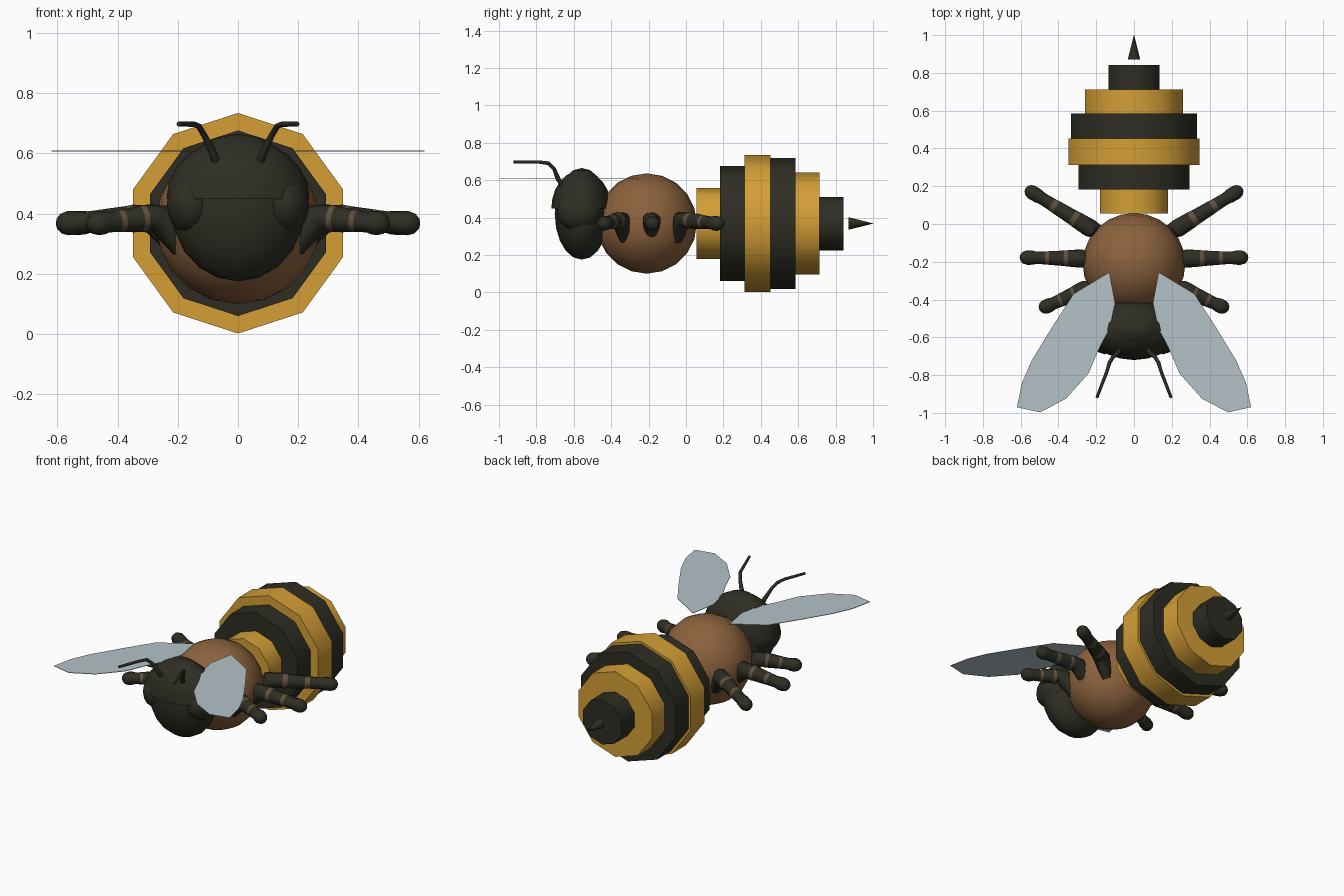
import bpy, bmesh, math
from mathutils import Vector, Matrix

if "Cube" in bpy.data.objects:
    bpy.data.objects.remove(bpy.data.objects["Cube"])


def material(name, rgb):
    m = bpy.data.materials.new(name)
    m.diffuse_color = (*rgb, 1)
    m.use_nodes = True
    m.node_tree.nodes["Principled BSDF"].inputs["Base Color"].default_value = m.diffuse_color
    return m


YELLOW = material("honey_yellow", (0.66, 0.345, 0.037))
DARK = material("dark_olive", (0.027, 0.027, 0.018))
BROWN = material("brown", (0.26, 0.122, 0.046))
TAN = material("leg_band_brown", (0.115, 0.08, 0.045))
WING = material("pale_wing_blue", (0.46, 0.54, 0.58))


def finish(bm, name, mats, smooth=True):
    bmesh.ops.recalc_face_normals(bm, faces=bm.faces)
    me = bpy.data.meshes.new(name)
    bm.to_mesh(me)
    bm.free()
    ob = bpy.data.objects.new(name, me)
    bpy.context.collection.objects.link(ob)
    for m in mats:
        me.materials.append(m)
    if smooth:
        bpy.ops.object.select_all(action='DESELECT')
        ob.select_set(True)
        bpy.context.view_layer.objects.active = ob
        bpy.ops.object.shade_smooth_by_angle(angle=math.radians(46))
    return ob


def tube(name, path, radii, sides, mats, bands=()):
    """Loft of round rings along a path; bands lists spans using material 1."""
    bm = bmesh.new()
    pts = [Vector(p) for p in path]
    rings = []
    for i, p in enumerate(pts):
        t = (pts[min(i + 1, len(pts) - 1)] - pts[max(i - 1, 0)]).normalized()
        u = t.cross(Vector((0, 0, 1))).normalized()
        v = u.cross(t)
        rings.append([bm.verts.new(p + radii[i] * (
            v * math.cos(2 * math.pi * k / sides) + u * math.sin(2 * math.pi * k / sides)))
            for k in range(sides)])
    for i in range(len(rings) - 1):
        for k in range(sides):
            j = (k + 1) % sides
            f = bm.faces.new((rings[i][k], rings[i][j], rings[i + 1][j], rings[i + 1][k]))
            f.material_index = 1 if i in bands else 0
    bm.faces.new(rings[0])
    bm.faces.new(rings[-1])
    return finish(bm, name, mats)


def ellipsoid(name, centre, size, mat, seg=16, rings=10, cut_z=None):
    bm = bmesh.new()
    bmesh.ops.create_uvsphere(bm, u_segments=seg, v_segments=rings, radius=1,
                              matrix=Matrix.Translation(centre) @ Matrix.Diagonal((*size, 1)))
    if cut_z is not None:
        geom = bm.verts[:] + bm.edges[:] + bm.faces[:]
        bmesh.ops.bisect_plane(bm, geom=geom, plane_co=(0, 0, cut_z),
                               plane_no=(0, 0, -1), clear_outer=True)
        bmesh.ops.holes_fill(bm, edges=[e for e in bm.edges if e.is_boundary])
    return finish(bm, name, [mat])


CZ = 0.368  # height of the body axis

# Abdomen: stepped ten-sided rings
for i, (y0, y1, r) in enumerate([(0.055, 0.19, 0.19), (0.182, 0.315, 0.308),
                                 (0.312, 0.452, 0.366), (0.45, 0.585, 0.35),
                                 (0.583, 0.713, 0.272), (0.71, 0.843, 0.143)]):
    tube(f"abdomen_ring_{i + 1}", [(0, y0, CZ), (0, y1, CZ)], [r, r], 10,
         [DARK if i % 2 else YELLOW])

# Stinger
tube("stinger", [(0, 0.87, CZ), (0, 1.0, CZ)], [0.033, 0.0008], 8, [DARK])

# Thorax and head
ellipsoid("thorax", (0, -0.21, CZ), (0.272, 0.268, 0.268), BROWN, 24, 10)
ellipsoid("head", (0, -0.557, 0.42), (0.222, 0.145, 0.245), DARK)
ellipsoid("head_cap", (0, -0.56, 0.448), (0.238, 0.16, 0.205), DARK, 20, 12, cut_z=0.448)
ellipsoid("crown_bump", (0, -0.555, 0.645), (0.02, 0.02, 0.02), DARK, 10, 6)

# Front, middle and rear legs: hip, knee, and foot in plan
LEGS = {"front": ((0.19, -0.325), (0.265, -0.35), (0.465, -0.437)),
        "middle": ((0.20, -0.19), (0.285, -0.183), (0.565, -0.178)),
        "rear": ((0.17, -0.05), (0.235, -0.02), (0.54, 0.168))}
# Fraction from knee to foot, and radius there
PROFILE = [(0, 0.05), (0.22, 0.046), (0.30, 0.043), (0.58, 0.038), (0.66, 0.036),
           (0.82, 0.034), (0.90, 0.039), (1.0, 0.04)]

# Wing outline in plan
OUTLINE = [(0.13, -0.255), (0.32, -0.37), (0.43, -0.54), (0.54, -0.72), (0.593, -0.84),
           (0.62, -0.97), (0.497, -0.997), (0.36, -0.925), (0.24, -0.79),
           (0.185, -0.66), (0.13, -0.555), (0.10, -0.42)]

for s, side in ((-1, "left"), (1, "right")):
    for leg, (hip, knee, foot) in LEGS.items():
        k, f = Vector((*knee, 0.388)), Vector((*foot, 0.368))
        path = [Vector((*hip, 0.28))] + [k.lerp(f, t) for t, r in PROFILE]
        radii = [0.03] + [r for t, r in PROFILE]
        out = (f - k).normalized()
        for a in (35, 65, 88):  # rounded foot
            path.append(f + out * 0.04 * math.sin(math.radians(a)))
            radii.append(0.04 * math.cos(math.radians(a)))
        tube(f"{leg}_leg_{side}", [(s * p.x, p.y, p.z) for p in path], radii, 10,
             [DARK, TAN], bands=(2, 4))

    # Eye bulging from the side of the head
    ellipsoid(f"eye_{side}", (s * 0.155, -0.572, 0.43), (0.083, 0.118, 0.103), DARK, 14, 10)

    # Bent feeler
    tube(f"antenna_{side}", [(s * x, y, z) for x, y, z in (
        (0.07, -0.655, 0.565), (0.085, -0.683, 0.605), (0.112, -0.705, 0.66),
        (0.13, -0.735, 0.69), (0.145, -0.785, 0.697), (0.197, -0.92, 0.697))],
        [0.015, 0.013, 0.01, 0.01, 0.009, 0.008], 8, [DARK])

    # Flat wing
    bm = bmesh.new()
    face = bm.faces.new([bm.verts.new((s * x, y, 0.607)) for x, y in OUTLINE])
    new = bmesh.ops.extrude_face_region(bm, geom=[face])["geom"]
    bmesh.ops.translate(bm, vec=(0, 0, 0.003),
                        verts=[g for g in new if isinstance(g, bmesh.types.BMVert)])
    finish(bm, f"wing_{side}", [WING], smooth=False)
